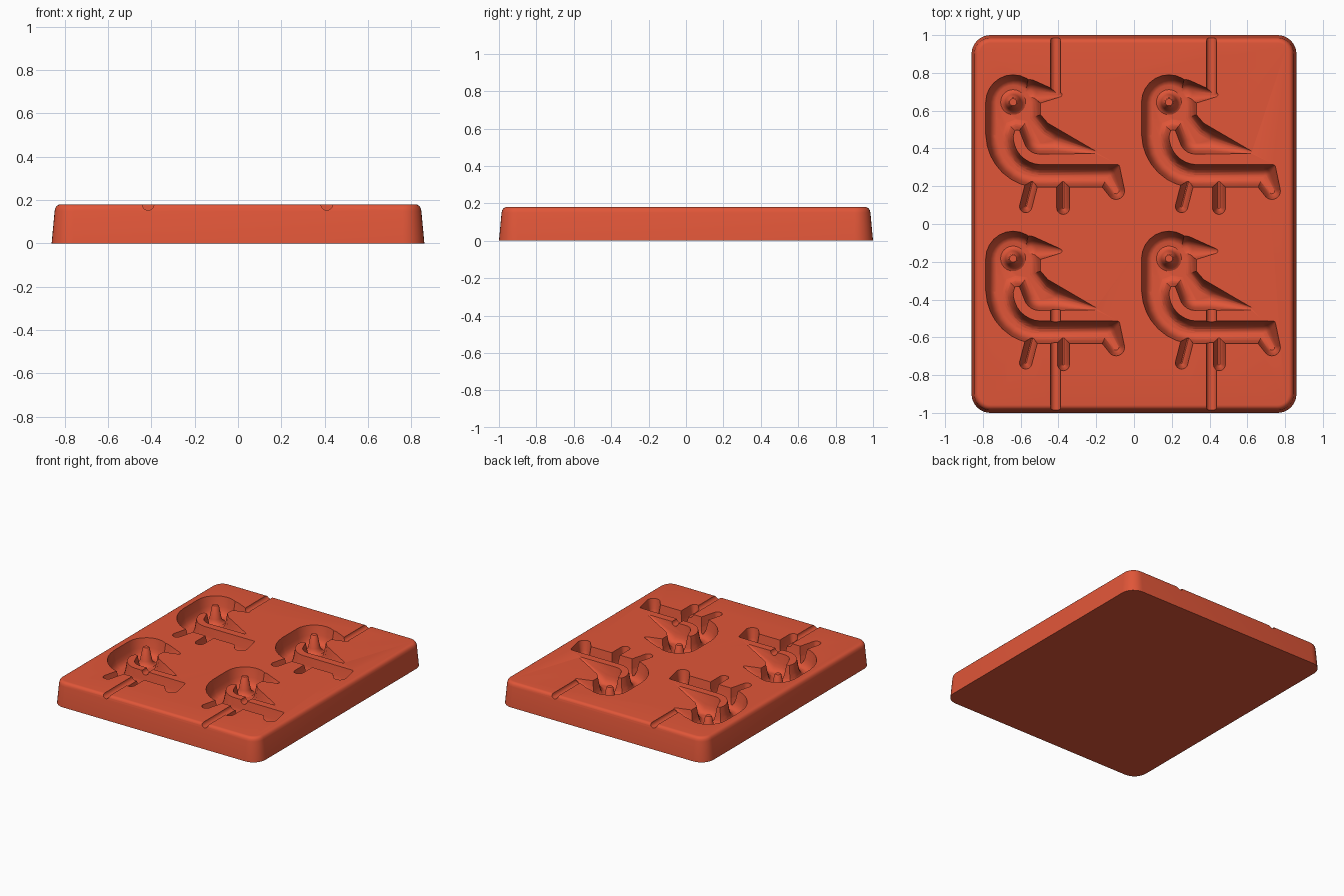
import bpy, bmesh, math
from mathutils import Vector

if "Cube" in bpy.data.objects:
    bpy.data.objects.remove(bpy.data.objects["Cube"])

TOP = 0.18
BIRD_OFFSETS = [(x, y) for x in (0, 0.825) for y in (0, -0.828)]

clay = bpy.data.materials.new("brick red")
clay.use_nodes = True
clay.diffuse_color = (0.75, 0.093, 0.04, 1)
clay.node_tree.nodes["Principled BSDF"].inputs["Base Color"].default_value = clay.diffuse_color


def link_object(name, mesh):
    obj = bpy.data.objects.new(name, mesh)
    bpy.context.collection.objects.link(obj)
    return obj


def make_object(name, bm):
    bmesh.ops.recalc_face_normals(bm, faces=bm.faces)
    mesh = bpy.data.meshes.new(name)
    bm.to_mesh(mesh)
    bm.free()
    mesh.materials.append(clay)
    return link_object(name, mesh)


def loft(bm, rings):
    """Skin a stack of closed rings and cap both ends."""
    loops = [[bm.verts.new(p) for p in ring] for ring in rings]
    n = len(loops[0])
    for a, b in zip(loops, loops[1:]):
        for i in range(n):
            bm.faces.new((a[i], a[(i + 1) % n], b[(i + 1) % n], b[i]))
    bm.faces.new(loops[0][::-1])
    bm.faces.new(loops[-1])


def combine(target, tools, operation):
    """Merge or cut the target with every tool, then drop the tools."""
    for tool in tools:
        mod = target.modifiers.new(tool.name, "BOOLEAN")
        mod.operation = operation
        mod.solver = "MANIFOLD"
        mod.object = tool
    graph = bpy.context.evaluated_depsgraph_get()
    result = bpy.data.meshes.new_from_object(target.evaluated_get(graph))
    target.modifiers.clear()
    target.data = result
    for tool in tools:
        bpy.data.objects.remove(tool)


def circle(x, y, r, z, n=24):
    return [Vector((x + r * math.cos(math.tau * i / n), y + r * math.sin(math.tau * i / n), z))
            for i in range(n)]


def rounded_rectangle(hx, hy, r, z, n=8):
    points = []
    for k, (sx, sy) in enumerate(((1, 1), (-1, 1), (-1, -1), (1, -1))):
        for i in range(n + 1):
            a = math.pi / 2 * (k + i / n)
            points.append((sx * (hx - r) + r * math.cos(a), sy * (hy - r) + r * math.sin(a), z))
    return points


# Wall of a cavity: inset from the outline, depth
WALL = [(0, 0), (0.012, 0.07), (0.02, 0.097), (0.03, 0.115), (0.043, 0.126), (0.055, 0.13)]


def cup(x, y, r):
    """Points of a round pocket with drafted walls and a filleted floor."""
    points = circle(x, y, r, TOP + 0.02)
    for inset, depth in WALL:
        if inset < r - 0.002:
            points += circle(x, y, r - inset, TOP - depth)
    return points


def make_hull(name, cups):
    bm = bmesh.new()
    for c in cups:
        for p in cup(*c):
            bm.verts.new(p)
    bmesh.ops.convex_hull(bm, input=bm.verts[:])
    loose = [v for v in bm.verts if not v.link_faces]
    bmesh.ops.delete(bm, geom=loose, context="VERTS")
    return make_object(name, bm)


# Bird parts, each the hull of a few pockets (x, y, radius)
head = (-0.64, 0.645, 0.145)
neck = (-0.70, 0.56, 0.085)
breast = (-0.5, 0.455, 0.085)
throat = (-0.56, 0.555, 0.065)
rump = (-0.14, 0.255, 0.06)
body_arc = []
for i in range(9):
    a = math.pi * (1 + i / 16)
    body_arc.append((-0.5 + 0.2125 * math.cos(a), 0.475 + 0.22 * math.sin(a), 0.0725 - 0.0016 * i))
parts = {
    "neck": [head, neck],
    "throat": [head, throat],
    "breast": [throat, breast],
    "beak": [(-0.555, 0.695, 0.07), (-0.393, 0.685, 0.012)],
    "wing": [breast, (-0.43, 0.435, 0.064), (-0.49, 0.54, 0.012), (-0.21, 0.381, 0.008)],
    "body": [body_arc[-1], rump],
    "tail": [rump, (-0.088, 0.302, 0.012), (-0.095, 0.175, 0.045)],
    "front_leg": [(-0.54, 0.22, 0.033), (-0.573, 0.093, 0.033)],
    "rear_leg": [(-0.375, 0.24, 0.034), (-0.375, 0.085, 0.034)],
}
for i, pair in enumerate(zip([neck] + body_arc, body_arc)):
    parts[f"belly_{i}"] = pair

hulls = [make_hull(name, cups) for name, cups in parts.items()]
bird = hulls[0]
combine(bird, hulls[1:], "UNION")

# One bird cutter per cavity
cutters = []
for ox, oy in BIRD_OFFSETS:
    cutter = link_object("bird_cutter", bird.data)
    cutter.location = (ox, oy, 0)
    cutters.append(cutter)
bpy.data.objects.remove(bird)

# Pouring channels from the short ends to the birds
for gx in (-0.415, 0.41):
    for y0, y1 in ((0.685, 1.1), (-1.1, -0.42)):
        bm = bmesh.new()
        loft(bm, [[(gx + p.x, y, TOP + p.y) for p in circle(0, 0, 0.027, 0, 20)] for y in (y0, y1)])
        cutters.append(make_object("channel_cutter", bm))

# Slab with drafted sides and a rounded upper rim
slab_bm = bmesh.new()
rim = [(0, 0), (0.014, 0.15), (0.018, 0.165), (0.025, 0.174), (0.034, 0.179), (0.042, TOP)]
loft(slab_bm, [rounded_rectangle(0.86 - i, 1.0 - i, 0.1 - i, z) for i, z in rim])
slab = make_object("mould_slab", slab_bm)
combine(slab, cutters, "DIFFERENCE")

# Flared eye posts standing in the heads
post_bm = bmesh.new()
flare = [(0.075, 0.046), (0.06, 0.053), (0.048, 0.066), (0.041, 0.085), (0.024, 0.172), (0.019, 0.178)]
for ox, oy in BIRD_OFFSETS:
    loft(post_bm, [circle(head[0] + ox, head[1] + oy, r, z) for r, z in flare])
posts = make_object("eye_posts", post_bm)

for obj in (slab, posts):
    bpy.ops.object.select_all(action="DESELECT")
    obj.select_set(True)
    bpy.context.view_layer.objects.active = obj
    bpy.ops.object.shade_smooth_by_angle(angle=math.radians(35))
